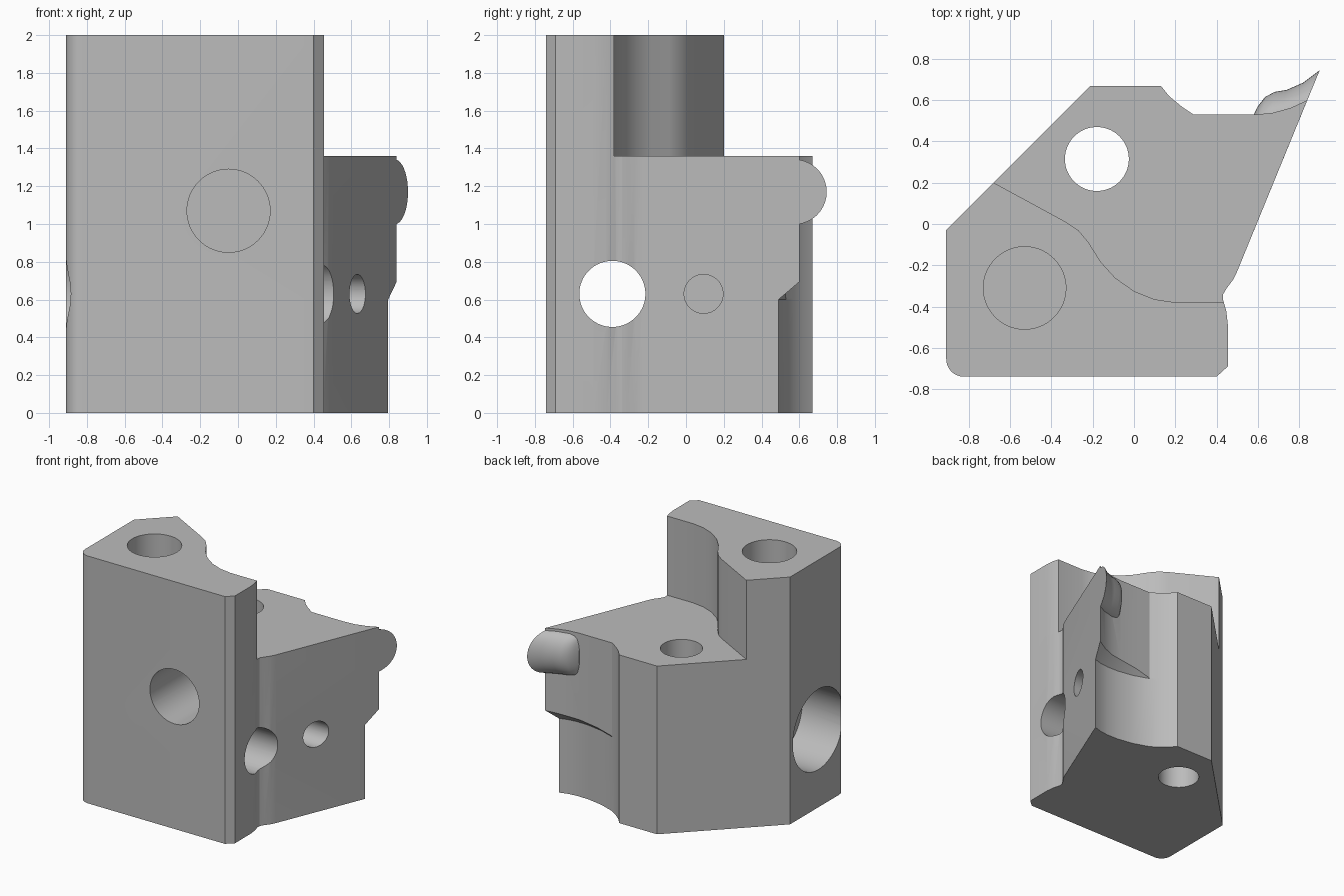
import bpy, bmesh
from math import pi, cos, sin
from mathutils import Matrix, Vector

if "Cube" in bpy.data.objects:
    bpy.data.objects.remove(bpy.data.objects["Cube"], do_unlink=True)

steel = bpy.data.materials.new("steel_grey")
steel.use_nodes = True
steel.diffuse_color = (0.5, 0.5, 0.5, 1)
steel.node_tree.nodes["Principled BSDF"].inputs["Base Color"].default_value = (0.5, 0.5, 0.5, 1)


def loft(name, rings, closed=True):
    """Skin equal-length rings of points and cap both ends."""
    bm = bmesh.new()
    rows = [[bm.verts.new(p) for p in ring] for ring in rings]
    n = len(rows[0])
    for a, b in zip(rows, rows[1:]):
        for i in range(n):
            j = (i + 1) % n
            bm.faces.new((a[i], a[j], b[j], b[i]))
    bm.faces.new(rows[0][::-1])
    bm.faces.new(rows[-1])
    bmesh.ops.recalc_face_normals(bm, faces=bm.faces)
    return make_object(name, bm)


def make_object(name, bm):
    mesh = bpy.data.meshes.new(name)
    bm.to_mesh(mesh)
    bm.free()
    mesh.materials.append(steel)
    ob = bpy.data.objects.new(name, mesh)
    bpy.context.collection.objects.link(ob)
    return ob


def drill(name, start, end, radius):
    """Cylinder cutter between two points."""
    start, end = Vector(start), Vector(end)
    axis = end - start
    bm = bmesh.new()
    turn = axis.to_track_quat('Z', 'Y').to_matrix().to_4x4()
    bmesh.ops.create_cone(bm, cap_ends=True, segments=64, radius1=radius, radius2=radius,
                          depth=axis.length, matrix=Matrix.Translation((start + end) / 2) @ turn)
    return make_object(name, bm)


def combine(target, tool, operation):
    tool.hide_render = True
    mod = target.modifiers.new(tool.name, 'BOOLEAN')
    mod.operation, mod.solver, mod.object = operation, 'EXACT', tool
    bpy.context.view_layer.objects.active = target
    bpy.ops.object.modifier_apply(modifier=mod.name)
    bpy.data.objects.remove(tool, do_unlink=True)


# Plan outline, counter-clockwise: front corners and neck, then back, then left side
neck = [(.40, -.74), (.455, -.69), (.455, -.49), (.447, -.42), (.432, -.37), (.432, -.34),
        (.45, -.31), (.48, -.27), (.50, -.23)]
back_upper = [(.84, .60), (.76, .563), (.67, .538), (.58, .53), (.42, .53), (.29, .53)]
back_lower = [(.795, .49), (.73, .47), (.65, .46), (.55, .463), (.42, .485), (.29, .53)]
rest = [(.23, .57), (.17, .62), (.13, .67), (-.21, .67), (-.91, -.03)]
corner = [(-.825 - .085 * cos(a), -.655 - .085 * sin(a)) for a in [i * pi / 16 for i in range(9)]]
upper = neck + back_upper + rest + corner
lower = neck + back_lower + rest + corner

# Body with an undercut lip below the cutting corner
lip = [(x, y, .605 + .75 * ((x - u) ** 2 + (y - v) ** 2) ** .5)
       for (x, y), (u, v) in zip(upper, lower)]
body = loft("holder_body", [[(x, y, 0) for x, y in lower], [(x, y, .6) for x, y in lower],
                            lip, [(x, y, 2) for x, y in upper]])

# Step cut that leaves the tall front column
step = [(-1.2, .483), (-.33, .01), (-.27, -.03), (-.22, -.09), (-.16, -.185), (-.09, -.262),
        (0, -.325), (.1, -.365), (.2, -.38), (1.2, -.38), (1.2, 1.2), (-1.2, 1.2)]
combine(body, loft("step_cutter", [[(x, y, z) for x, y in step] for z in (1.36, 2.2)]), 'DIFFERENCE')

# Holes
for name, start, end, radius in [
        ("plateau_hole", (-.18, .315, -.1), (-.18, .315, 2.1), .155),
        ("column_hole", (-.53, -.31, 1.3), (-.53, -.31, 2.1), .2),
        ("front_hole", (-.05, -.9, 1.07), (-.05, -.04, 1.07), .22),
        ("cross_hole", (-1.1, -.39, .63), (.8, -.39, .63), .175),
        ("left_counterbore", (-1.1, -.39, .63), (-.54, -.39, .63), .325),
        ("side_hole", (.25, .093, .63), (1, .093, .63), .103)]:
    combine(body, drill(name, start, end, radius), 'DIFFERENCE')

# Rounded cutting nose, lofted from half-ellipse sections
outer = [(.90, .745), (.82, .685), (.74, .65), (.68, .64), (.635, .615), (.60, .57), (.582, .535)]
inner = [(.8195, .55), (.76, .53), (.71, .51), (.66, .50), (.62, .50), (.60, .50), (.59, .50)]
heights = (.175, .175, .175, .173, .165, .15, .12)
sections = []
for (ox, oy), (ix, iy), h in zip(outer, inner, heights):
    ring = []
    for k in range(21):
        a = -pi / 2 + pi * k / 20
        t = abs(cos(a)) ** .9
        ring.append((ix + (ox - ix) * t, iy + (oy - iy) * t, 1.17 + h * sin(a)))
    sections.append(ring)
combine(body, loft("cutting_nose", sections), 'UNION')

# Smooth curved walls, keep edges crisp
bpy.ops.object.select_all(action='DESELECT')
body.select_set(True)
bpy.context.view_layer.objects.active = body
bpy.ops.object.shade_smooth_by_angle(angle=pi / 6)
